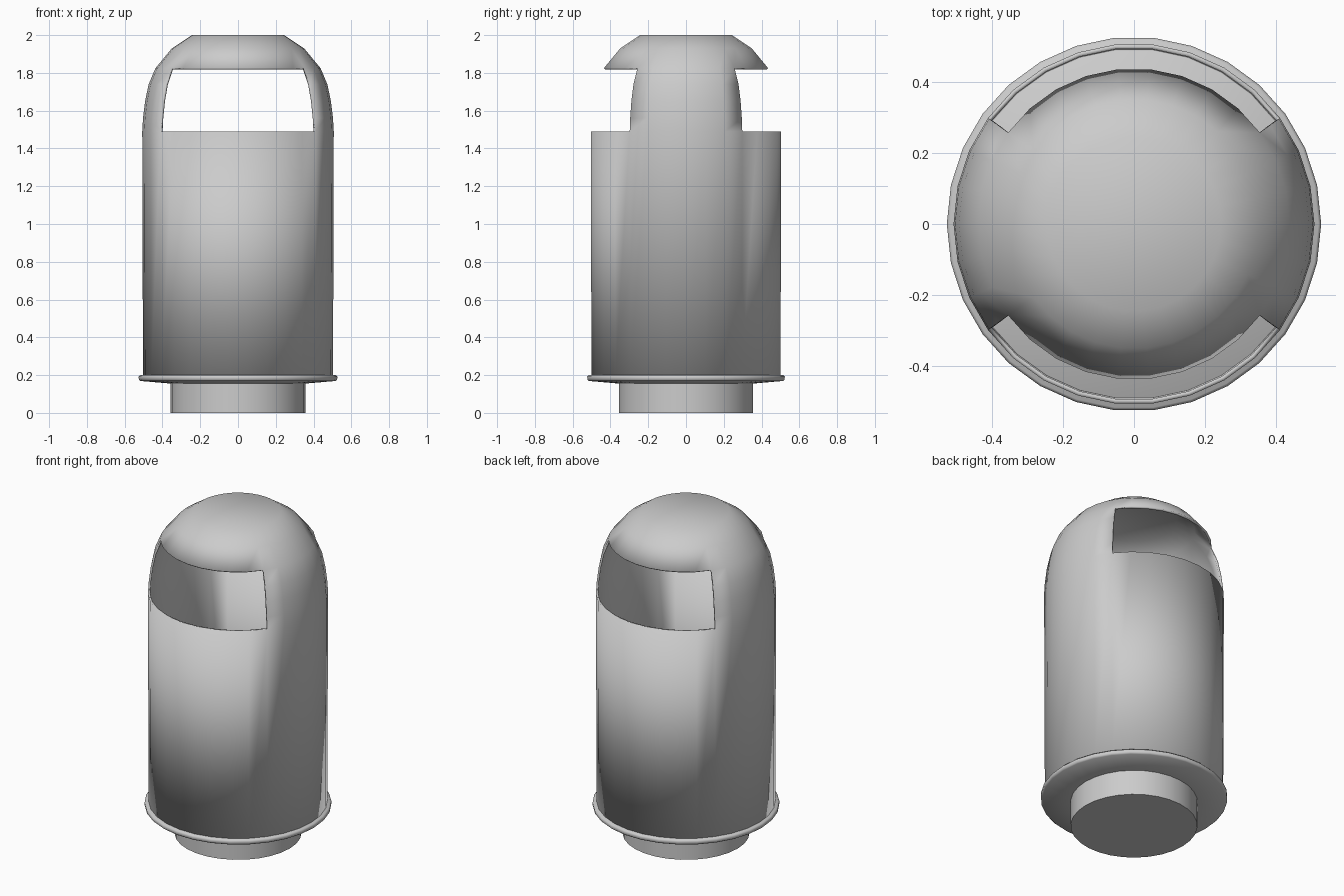
import bpy, math

if "Cube" in bpy.data.objects:
    bpy.data.objects.remove(bpy.data.objects["Cube"])

SIDES = 30
STEP = 2 * math.pi / SIDES


def lathe(name, profile, cap_bottom, cap_top, skip=None):
    """Revolve an upward (radius, z) profile; skip(row, side) leaves out faces."""
    verts = [(r * math.cos(i * STEP), r * math.sin(i * STEP), z)
             for r, z in profile for i in range(SIDES)]
    faces = []
    for row in range(len(profile) - 1):
        for i in range(SIDES):
            if skip and skip(row, i):
                continue
            a, b = row * SIDES, (row + 1) * SIDES
            j = (i + 1) % SIDES
            faces.append((a + i, a + j, b + j, b + i))
    if cap_bottom:
        faces.append(tuple(reversed(range(SIDES))))
    if cap_top:
        start = (len(profile) - 1) * SIDES
        faces.append(tuple(range(start, start + SIDES)))
    mesh = bpy.data.meshes.new(name)
    mesh.from_pydata(verts, [], faces)
    obj = bpy.data.objects.new(name, mesh)
    bpy.context.collection.objects.link(obj)
    return obj


def smooth(obj, angle):
    bpy.ops.object.select_all(action='DESELECT')
    obj.select_set(True)
    bpy.context.view_layer.objects.active = obj
    bpy.ops.object.shade_smooth_by_angle(angle=math.radians(angle))


# Hollow body and dome, with a slot at the front and at the back
body_profile = [(0.503, 0.19), (0.507, 1.49), (0.503, 1.56), (0.492, 1.65),
                (0.473, 1.74), (0.437, 1.825), (0.35, 1.93), (0.245, 2.0)]


def in_slot(row, side):
    return 1 <= row <= 4 and 3 <= side % 15 < 12


body = lathe("bin_body", body_profile, False, True, in_slot)
wall = body.modifiers.new("wall", 'SOLIDIFY')
wall.thickness = 0.013
wall.offset = -1
smooth(body, 40)

# Rounded bottom flange, whose top is also the bin floor
flange = lathe("bottom_flange",
               [(0.355, 0.155), (0.517, 0.169), (0.525, 0.176),
                (0.526, 0.192), (0.518, 0.2)], True, True)
smooth(flange, 50)

# Narrow foot
foot = lathe("foot", [(0.357, 0.0), (0.357, 0.16)], True, True)
smooth(foot, 40)
